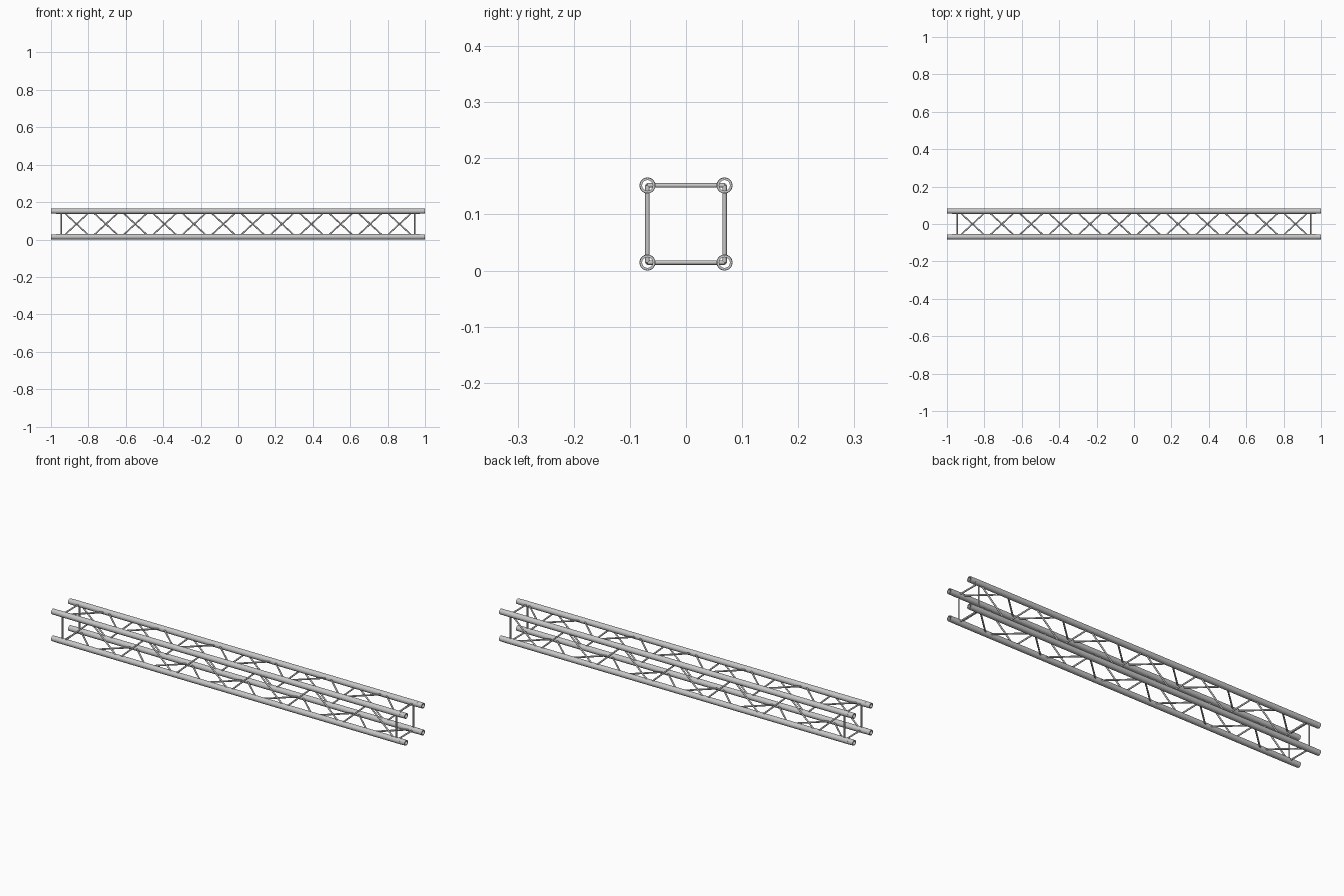
import bpy, bmesh, math
from mathutils import Vector, Matrix

if "Cube" in bpy.data.objects:
    bpy.data.objects.remove(bpy.data.objects["Cube"], do_unlink=True)

CHORD_R = 0.0143          # main tube radius
HALF = 0.0687             # half spacing of the main tubes
MID_Z = HALF + CHORD_R    # height of the long axis
BRACE_R = 0.004
END_X = 0.945             # position of the end frames
PANELS = 12


def make_material(name, rgb):
    mat = bpy.data.materials.new(name)
    mat.use_nodes = True
    mat.diffuse_color = (*rgb, 1)
    mat.node_tree.nodes["Principled BSDF"].inputs["Base Color"].default_value = (*rgb, 1)
    return mat


aluminium = make_material("aluminium grey", (0.57, 0.57, 0.57))


def finish(name, bm):
    bmesh.ops.recalc_face_normals(bm, faces=bm.faces)
    mesh = bpy.data.meshes.new(name)
    bm.to_mesh(mesh)
    bm.free()
    mesh.materials.append(aluminium)
    obj = bpy.data.objects.new(name, mesh)
    bpy.context.collection.objects.link(obj)
    bpy.ops.object.select_all(action="DESELECT")
    obj.select_set(True)
    bpy.context.view_layer.objects.active = obj
    bpy.ops.object.shade_smooth_by_angle(angle=math.radians(40))
    return obj


def add_rod(bm, a, b, radius, sides=12):
    """Solid round bar between two points."""
    a, b = Vector(a), Vector(b)
    turn = (b - a).to_track_quat("Z", "Y").to_matrix().to_4x4()
    bmesh.ops.create_cone(bm, cap_ends=True, segments=sides, radius1=radius, radius2=radius,
                          depth=(b - a).length,
                          matrix=Matrix.Translation((a + b) / 2) @ turn)


def add_pipe(bm, profile, y, z, sides=28):
    """Closed (x, radius) profile spun around the long axis."""
    rings = []
    for i in range(sides):
        t = math.tau * i / sides
        rings.append([bm.verts.new((x, y + r * math.cos(t), z + r * math.sin(t)))
                      for x, r in profile])
    n = len(profile)
    for i in range(sides):
        p, q = rings[i], rings[(i + 1) % sides]
        for j in range(n):
            k = (j + 1) % n
            bm.faces.new((p[j], p[k], q[k], q[j]))


# Main tubes: hollow, with a slightly turned-down end and a narrower socket inside it
bore, socket, lip, neck = 0.0115, 0.0095, 0.972, 0.0138
half_profile = [(lip, CHORD_R), (lip, neck), (1, neck), (1, socket), (lip, socket), (lip, bore)]
tube_profile = half_profile + [(-x, r) for x, r in reversed(half_profile)]
for side, y in (("front", -HALF), ("back", HALF)):
    for level, z in (("lower", -HALF), ("upper", HALF)):
        bm = bmesh.new()
        add_pipe(bm, tube_profile, y, MID_Z + z)
        finish(f"{side}_{level}_tube", bm)

# Lattice: one face is laid out at the front, then turned around the long axis
pitch = 2 * (END_X - 0.003) / PANELS
gap = 0.004
for index, face in enumerate(("front", "bottom", "back", "top")):
    place = Matrix.Translation((0, 0, MID_Z)) @ Matrix.Rotation(index * math.pi / 2, 4, "X")

    bm = bmesh.new()
    for i in range(PANELS):
        x0 = (i - PANELS / 2) * pitch + gap
        x1 = x0 + pitch - 2 * gap
        z0 = -HALF if i % 2 == 0 else HALF
        add_rod(bm, (x0, -HALF, z0), (x1, -HALF, -z0), BRACE_R)
    bm.transform(place)
    finish(f"{face}_diagonal_braces", bm)

    bm = bmesh.new()
    for x in (-END_X, END_X):
        add_rod(bm, (x, -HALF, -HALF), (x, -HALF, HALF), BRACE_R)
    bm.transform(place)
    finish(f"{face}_end_bars", bm)
